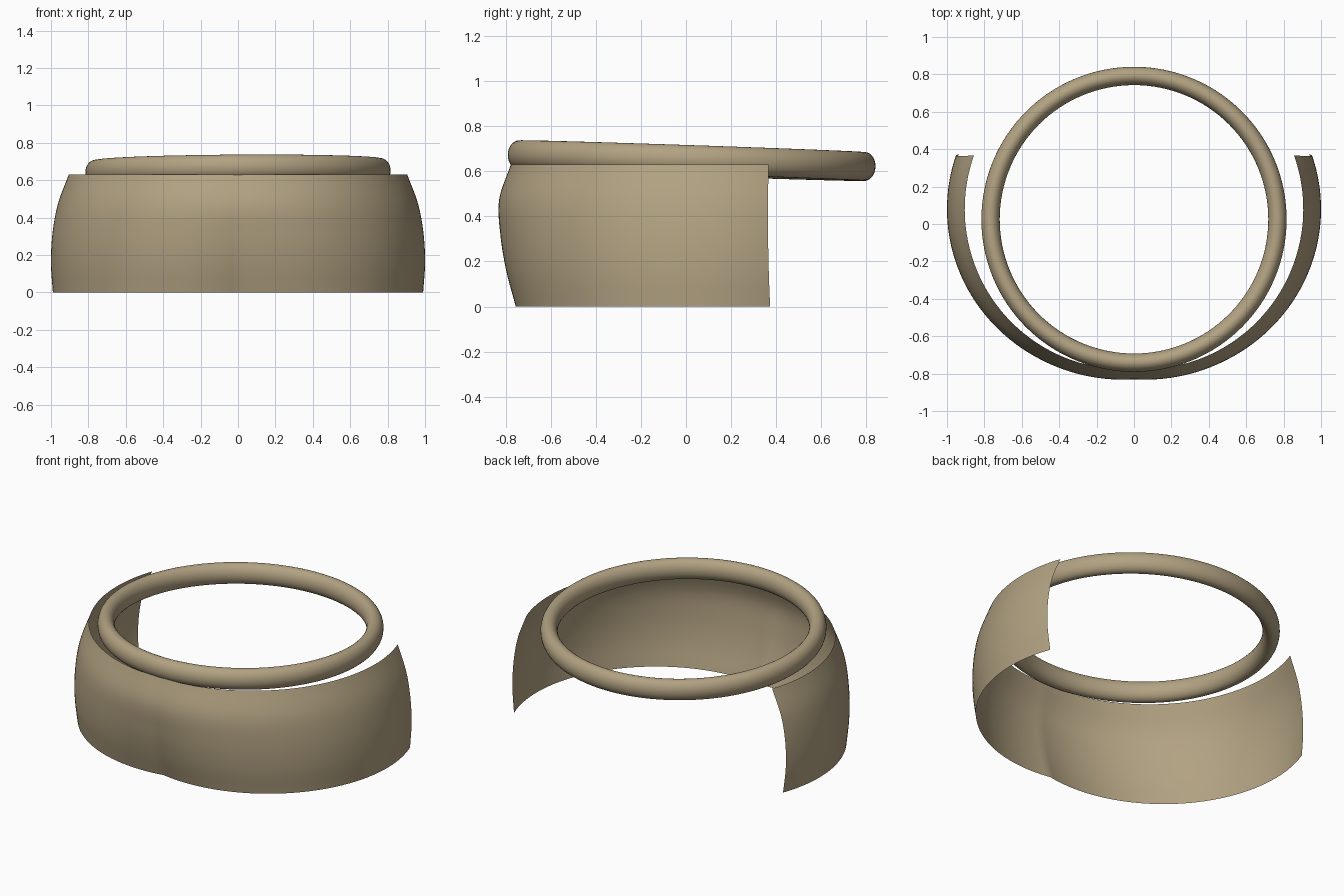
import bpy
import math

cube = bpy.data.objects.get("Cube")
if cube:
    bpy.data.objects.remove(cube, do_unlink=True)

tan = bpy.data.materials.new("warm_tan")
tan.use_nodes = True
colour = (0.445, 0.361, 0.223, 1)
tan.diffuse_color = colour
tan.node_tree.nodes["Principled BSDF"].inputs["Base Color"].default_value = colour


def grid_object(name, rows, closed=False):
    """Skin equal-length rows of points; closed wraps both directions."""
    n, m = len(rows), len(rows[0])
    wrap = 0 if closed else 1
    faces = [(i * m + j, i * m + (j + 1) % m,
              (i + 1) % n * m + (j + 1) % m, (i + 1) % n * m + j)
             for i in range(n - wrap) for j in range(m - wrap)]
    mesh = bpy.data.meshes.new(name)
    mesh.from_pydata([p for row in rows for p in row], [], faces)
    mesh.materials.append(tan)
    mesh.shade_smooth()
    obj = bpy.data.objects.new(name, mesh)
    bpy.context.collection.objects.link(obj)
    return obj


def curve_through(points, t):
    """Smooth (Catmull-Rom) value through evenly spaced samples, t in 0..1."""
    s = t * (len(points) - 1)
    i = min(int(s), len(points) - 2)
    f = s - i
    b, c = points[i], points[i + 1]
    a = points[i - 1] if i else 2 * b - c
    d = points[i + 2] if i + 2 < len(points) else 2 * c - b
    return b + f * ((c - a) / 2 + f * (a - 2.5 * b + 2 * c - d / 2
                                      + f * (1.5 * (b - c) + (d - a) / 2)))


# Open wrap-around band: each level is two arcs meeting in a shallow front dip
HEIGHT, CENTRE_Y = 0.63, 0.08
half_width = [0.99, 1.0, 0.992, 0.963, 0.905]   # bottom to top
front_depth = [0.755, 0.797, 0.823, 0.829, 0.777]
back_end = [0.373, 0.367, 0.364, 0.364, 0.366]
LEVELS, STEPS = 28, 56

rows = []
for k in range(LEVELS + 1):
    t = k / LEVELS
    radius = curve_through(front_depth, t) + CENTRE_Y
    shift = curve_through(half_width, t) - radius
    start = -math.pi / 2 - math.asin(shift / radius)
    end = math.asin((curve_through(back_end, t) - CENTRE_Y) / radius)
    half = []
    for j in range(STEPS + 1):
        a = start + (end - start) * j / STEPS
        half.append((shift + radius * math.cos(a),
                     CENTRE_Y + radius * math.sin(a), t * HEIGHT))
    rows.append([(-x, y, z) for x, y, z in half[:0:-1]] + half)
grid_object("curved_band", rows)

# Slightly tilted ring with an upright oval section
RING, TUBE_W, TUBE_H = 0.767, 0.049, 0.064
AROUND, SECTION = 128, 28
rows = []
for i in range(AROUND):
    a = 2 * math.pi * i / AROUND
    row = []
    for j in range(SECTION):
        b = -2 * math.pi * j / SECTION
        r = RING + TUBE_W * math.cos(b)
        row.append((r * math.cos(a), r * math.sin(a), TUBE_H * math.sin(b)))
    rows.append(row[::-1])
ring = grid_object("top_ring", rows, closed=True)
ring.location = (0, 0.025, 0.647)
ring.rotation_euler = (-0.034, -0.006, 0)

# Face all surfaces outward
ring.data.flip_normals()
